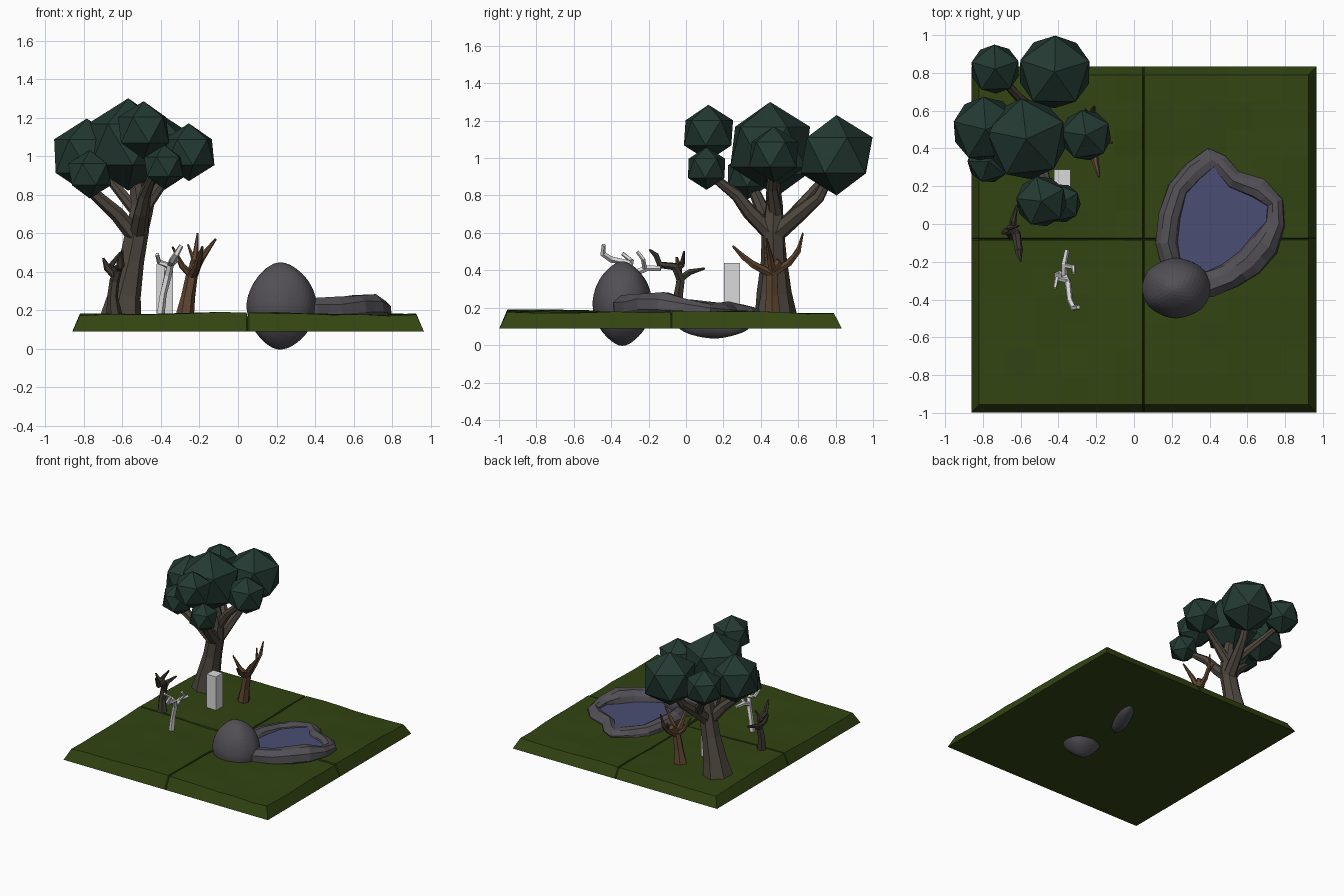
import bpy, bmesh, math, random
from mathutils import Vector, Matrix

random.seed(4)


def mat(name, r, g, b):
    m = bpy.data.materials.new(name)
    m.diffuse_color = (r, g, b, 1)
    return m


GRASS = mat("grass green", 0.032, 0.058, 0.006)
LEAF = mat("leaf green", 0.017, 0.041, 0.032)
BARK = mat("grey bark", 0.075, 0.062, 0.048)
BROWN = mat("brown bark", 0.115, 0.06, 0.03)
DARK = mat("dark bark", 0.05, 0.042, 0.032)
PALE = mat("pale wood", 0.7, 0.7, 0.7)
STONE = mat("stone grey", 0.085, 0.079, 0.09)
WATER = mat("water blue", 0.068, 0.076, 0.17)


def finish(bm, name, m):
    bmesh.ops.recalc_face_normals(bm, faces=bm.faces)
    me = bpy.data.meshes.new(name)
    bm.to_mesh(me)
    bm.free()
    me.materials.append(m)
    ob = bpy.data.objects.new(name, me)
    bpy.context.collection.objects.link(ob)
    return ob


def tube(bm, pts, sides=6, jitter=0.0):
    """Sweep a ring through points (x, y, z, radius) and cap both ends."""
    P = [Vector(p[:3]) for p in pts]
    rings, ref = [], None
    for i, p in enumerate(P):
        d = (P[min(i + 1, len(P) - 1)] - P[max(i - 1, 0)]).normalized()
        if ref is None:
            ref = Vector((1, 0, 0)) if abs(d.x) < 0.8 else Vector((0, 1, 0))
        ref = (ref - d * ref.dot(d)).normalized()
        side = d.cross(ref)
        ring = []
        for k in range(sides):
            a = 2 * math.pi * k / sides
            r = pts[i][3] * (1 + random.uniform(-jitter, jitter))
            ring.append(bm.verts.new(p + (ref * math.cos(a) + side * math.sin(a)) * r))
        rings.append(ring)
    for a, b in zip(rings, rings[1:]):
        for k in range(sides):
            j = (k + 1) % sides
            bm.faces.new((a[k], a[j], b[j], b[k]))
    bm.faces.new(rings[0])
    bm.faces.new(rings[-1])


def tree(name, m, limbs, sides=6):
    bm = bmesh.new()
    for limb in limbs:
        tube(bm, limb, sides, 0.1)
    finish(bm, name, m)


def boulder(name, c, rad, rot=0.0, power=1.0):
    bm = bmesh.new()
    bmesh.ops.create_icosphere(bm, subdivisions=4, radius=1)
    for v in bm.verts:
        v.co.z = math.copysign(abs(v.co.z) ** power, v.co.z)
        v.co *= 1 + 0.02 * math.sin(5 * v.co.x + 2) * math.cos(6 * v.co.y)
    M = Matrix.Translation(c) @ Matrix.Rotation(rot, 4, 'Z') @ Matrix.Diagonal((*rad, 1))
    bmesh.ops.transform(bm, matrix=M, verts=bm.verts)
    finish(bm, name, STONE)


# Ground: wavy lawn with two seams, flaring out to a flat underside
def axis(lo, mid, hi):
    n = 6
    left = [lo + (mid - 0.006 - lo) * i / n for i in range(n + 1)]
    right = [mid + 0.006 + (hi - mid - 0.006) * i / n for i in range(n + 1)]
    return left + [mid] + right


xs, ys = axis(-0.82, 0.05, 0.925), axis(-0.955, -0.08, 0.79)
bm = bmesh.new()
grid = []
for i, x in enumerate(xs):
    row = []
    for j, y in enumerate(ys):
        z = 0.174 + 0.008 * math.sin(4 * x + 1.5) * math.cos(3 * y + 2.5) - 0.008 * y
        z += random.uniform(-0.004, 0.004)
        if i == 7 or j == 7:
            z -= 0.02
        row.append(bm.verts.new((x, y, z)))
    grid.append(row)
n = len(xs)
for i in range(n - 1):
    for j in range(n - 1):
        bm.faces.new((grid[i][j], grid[i + 1][j], grid[i + 1][j + 1], grid[i][j + 1]))
rim = [grid[i][0] for i in range(n)] + [grid[-1][j] for j in range(1, n)]
rim += [grid[i][-1] for i in range(n - 2, -1, -1)] + [grid[0][j] for j in range(n - 2, 0, -1)]
low = [bm.verts.new((0.0525 + (v.co.x - 0.0525) * 1.046, -0.0825 + (v.co.y + 0.0825) * 1.049, 0.09))
       for v in rim]
for k in range(len(rim)):
    j = (k + 1) % len(rim)
    bm.faces.new((rim[k], rim[j], low[j], low[k]))
bm.faces.new(low)
finish(bm, "lawn", GRASS)

# Large tree: flared trunk, six limbs
tree("large_tree_trunk", BARK, [
    [(-.61, .475, .14, .118), (-.59, .475, .28, .092), (-.55, .47, .46, .07), (-.52, .465, .62, .062),
     (-.51, .47, .75, .045), (-.55, .46, .98, .03)],
    [(-.53, .46, .58, .05), (-.63, .42, .7, .04), (-.79, .36, .84, .028)],
    [(-.52, .48, .6, .05), (-.49, .6, .7, .042), (-.46, .71, .79, .032), (-.44, .78, .92, .022)],
    [(-.52, .45, .6, .05), (-.5, .34, .71, .04), (-.48, .27, .8, .032), (-.44, .14, .9, .022)],
    [(-.51, .48, .7, .04), (-.41, .46, .84, .032), (-.28, .47, .96, .02)],
    [(-.5, .56, .68, .035), (-.6, .66, .8, .028), (-.72, .79, .95, .02)]], 7)

# Foliage: plain icosahedra (x, y, z, radius)
for k, (x, y, z, r) in enumerate([
        (-.42, .805, 1.015, .215), (-.735, .82, 1.03, .145), (-.785, .5, 1.0, .195),
        (-.57, .45, 1.06, .24), (-.255, .47, 1.02, .15), (-.49, .12, 1.135, .15),
        (-.385, .11, .945, .115), (-.77, .33, .905, .125)]):
    bm = bmesh.new()
    bmesh.ops.create_icosphere(bm, subdivisions=1, radius=r,
                               matrix=Matrix.Translation((x, y, z)) @ Matrix.Rotation(k * 1.3 + 0.3, 4, 'Z'))
    finish(bm, f"foliage_{k + 1}", LEAF)

# Brown bare tree behind
tree("brown_bare_tree", BROWN, [
    [(-.275, .46, .15, .05), (-.26, .46, .27, .035), (-.235, .46, .4, .03), (-.22, .5, .45, .022)],
    [(-.235, .46, .38, .026), (-.21, .36, .43, .02), (-.2, .31, .47, .016), (-.185, .25, .53, .006)],
    [(-.235, .47, .39, .025), (-.23, .55, .44, .02), (-.22, .6, .5, .015), (-.21, .625, .6, .005)],
    [(-.23, .46, .4, .024), (-.19, .45, .47, .018), (-.115, .43, .57, .006)],
    [(-.24, .46, .38, .022), (-.29, .44, .43, .016), (-.34, .42, .53, .005)],
    [(-.225, .56, .45, .014), (-.26, .61, .54, .005)]])

# Dark twisted stump at left
tree("dark_bare_tree", DARK, [
    [(-.64, -.05, .15, .042), (-.65, -.04, .27, .027), (-.64, -.03, .35, .026), (-.62, -.06, .42, .024),
     (-.61, -.14, .43, .02), (-.61, -.16, .48, .015), (-.6, -.195, .51, .006)],
    [(-.64, -.04, .35, .022), (-.64, .02, .39, .018), (-.62, .1, .41, .006)],
    [(-.63, -.05, .4, .022), (-.66, -.02, .43, .016), (-.61, -.01, .5, .006)],
    [(-.64, -.04, .38, .022), (-.68, -.04, .42, .018), (-.7, -.05, .47, .006)]])

# Pale crooked tree in front
tree("pale_bare_tree", PALE, [
    [(-.405, -.27, .16, .024), (-.39, -.27, .28, .02), (-.365, -.28, .38, .02), (-.35, -.31, .44, .018),
     (-.34, -.4, .46, .017), (-.32, -.445, .49, .016), (-.295, -.44, .535, .012)],
    [(-.37, -.28, .38, .018), (-.37, -.21, .41, .016), (-.355, -.135, .41, .014)],
    [(-.355, -.3, .43, .016), (-.41, -.29, .45, .013), (-.42, -.34, .49, .01)],
    [(-.365, -.22, .41, .013), (-.32, -.23, .46, .012), (-.32, -.26, .5, .01)]], 5)

# Upright pale post
bm = bmesh.new()
bmesh.ops.create_cube(bm, size=1, matrix=Matrix.Translation((-.38, .245, .3)) @ Matrix.Diagonal((.085, .085, .28, 1)))
finish(bm, "pale_post", PALE)

# Boulder and the deep stone on the pond's left side
boulder("boulder", (.225, -.34, .222), (.182, .157, .222), 0.0, 1.15)
boulder("deep_stone", (.235, .15, .125), (.065, .22, .088), -0.42)

# Pond rim: jittered stone tube
bm = bmesh.new()
tube(bm, [(.2, -.2, .18, .06), (.17, -.1, .185, .062), (.19, .04, .18, .062), (.235, .18, .17, .06),
          (.32, .28, .165, .06), (.41, .345, .16, .055), (.45, .32, .165, .05), (.53, .235, .17, .058),
          (.66, .185, .17, .06), (.745, .11, .18, .05), (.745, .0, .195, .052), (.69, -.11, .205, .075),
          (.61, -.2, .205, .08), (.51, -.275, .195, .075), (.4, -.32, .19, .075), (.28, -.32, .2, .08)],
     9, 0.12)
bmesh.ops.subdivide_edges(bm, edges=[e for e in bm.edges if len(e.link_faces) == 2], cuts=1,
                          use_grid_fill=True, smooth=0.6)
finish(bm, "pond_rim", STONE)

# Water surface
bm = bmesh.new()
bm.faces.new([bm.verts.new((x, y, .2)) for x, y in [
    (.17, -.16), (.2, .04), (.25, .19), (.34, .28), (.43, .31), (.52, .2), (.66, .16), (.75, .1),
    (.74, 0), (.67, -.12), (.59, -.2), (.48, -.27), (.3, -.27)]])
w = finish(bm, "pond_water", WATER)
if w.data.polygons[0].normal.z < 0:
    w.data.flip_normals()
